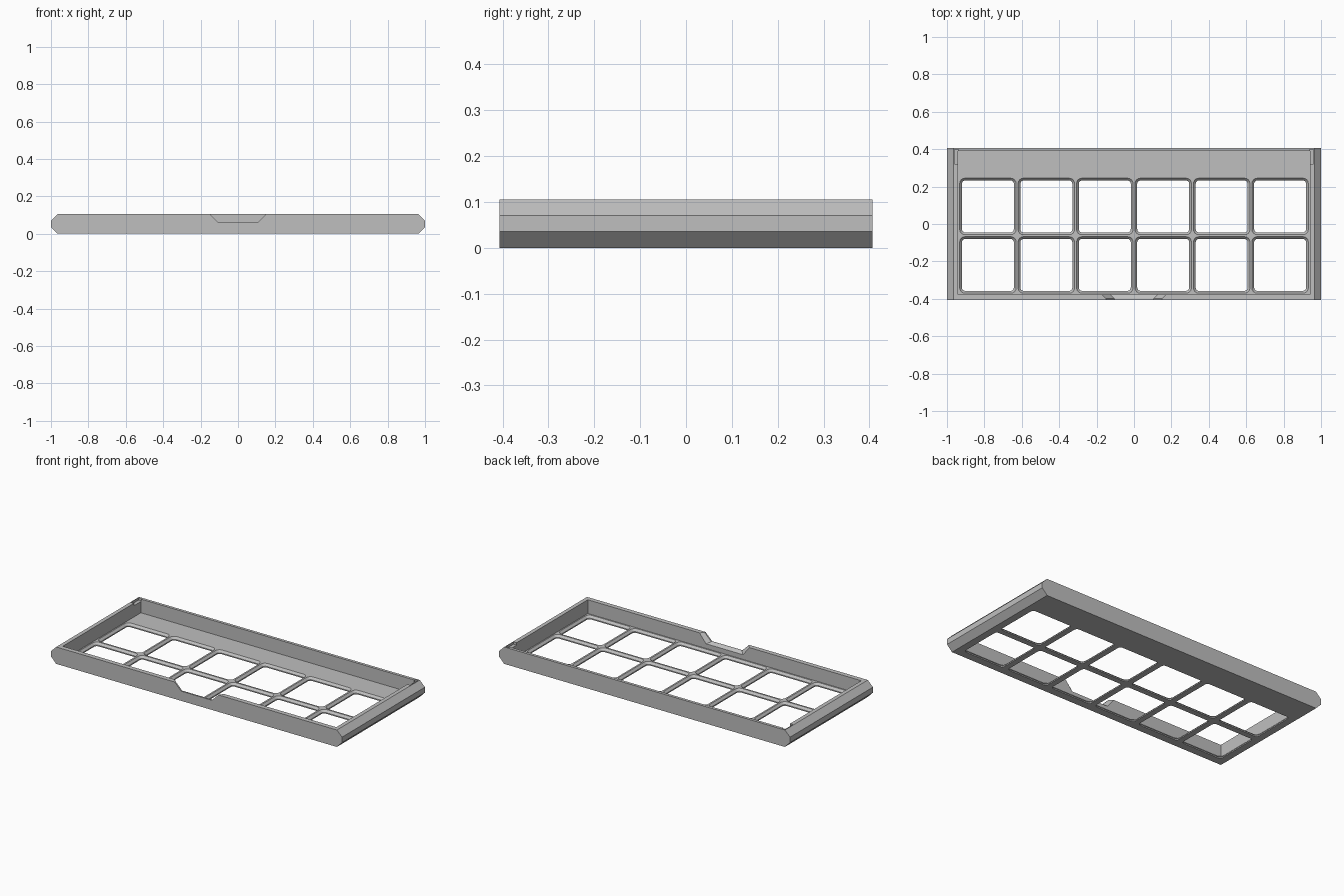
import bpy, bmesh, math
from mathutils import Vector

if "Cube" in bpy.data.objects:
    bpy.data.objects.remove(bpy.data.objects["Cube"], do_unlink=True)

grey = bpy.data.materials.new("plain grey")
grey.use_nodes = True
colour = (0.52, 0.52, 0.52, 1)
grey.diffuse_color = colour
grey.node_tree.nodes["Principled BSDF"].inputs["Base Color"].default_value = colour


def loft(name, loops):
    """Closed solid joining loops of equal point count."""
    bm = bmesh.new()
    rings = [[bm.verts.new(p) for p in loop] for loop in loops]
    n = len(rings[0])
    for a, b in zip(rings, rings[1:]):
        for i in range(n):
            j = (i + 1) % n
            bm.faces.new((a[i], a[j], b[j], b[i]))
    bm.faces.new(rings[0][::-1])
    bm.faces.new(rings[-1])
    bmesh.ops.recalc_face_normals(bm, faces=bm.faces)
    mesh = bpy.data.meshes.new(name)
    bm.to_mesh(mesh)
    bm.free()
    mesh.materials.append(grey)
    ob = bpy.data.objects.new(name, mesh)
    bpy.context.collection.objects.link(ob)
    return ob


def prism(name, outline, y0, y1):
    return loft(name, [[(x, y, z) for x, z in outline] for y in (y0, y1)])


def box(name, x0, x1, y0, y1, z0, z1):
    return prism(name, [(x0, z0), (x1, z0), (x1, z1), (x0, z1)], y0, y1)


def rounded_square(cx, cy, z, half, radius, steps=4):
    pts = []
    for quarter in range(4):
        mid = math.radians(45 + 90 * quarter)
        px = cx + math.copysign(half - radius, math.cos(mid))
        py = cy + math.copysign(half - radius, math.sin(mid))
        for s in range(steps + 1):
            a = math.radians(90 * (quarter + s / steps))
            pts.append((px + radius * math.cos(a), py + radius * math.sin(a), z))
    return pts


def cut(target, cutter):
    mod = target.modifiers.new("cut", "BOOLEAN")
    mod.operation = "DIFFERENCE"
    mod.solver = "EXACT"
    mod.object = cutter
    cutter.hide_render = True
    cutters.append(cutter)


WIDTH, DEPTH, HEIGHT, FLOOR = 1.0, 0.407, 0.105, 0.02
cutters = []

# Body with chamfered ends
half = [(0.965, 0), (WIDTH, 0.036), (WIDTH, 0.07), (0.965, HEIGHT)]
tray = prism("tray", half + [(-x, z) for x, z in half[::-1]], -DEPTH, DEPTH)

# Inside of the tray
cut(tray, box("cavity", -0.94, 0.94, -0.378, 0.389, FLOOR, 0.2))

# Two rows of six windows, widening towards the top of the floor
PITCH = 0.3125
for col in range(6):
    for row in range(2):
        cx, cy = (col - 2.5) * PITCH, -0.0625 + (row - 0.5) * PITCH
        levels = [(-0.02, 0.139, 0.018), (0.007, 0.139, 0.018),
                  (FLOOR, 0.151, 0.028), (FLOOR + 0.01, 0.151, 0.028)]
        cut(tray, loft("window", [rounded_square(cx, cy, *lv) for lv in levels]))


# Finger notch in the front wall, flared on the inside
def notch_outline(grow):
    return [(-0.105 - grow, 0.06 - grow / 2), (0.105 + grow, 0.06 - grow / 2),
            (0.15 + grow, HEIGHT), (0.15 + grow, 0.2),
            (-0.15 - grow, 0.2), (-0.15 - grow, HEIGHT)]


cut(tray, loft("notch", [[(x, y, z) for x, z in notch_outline(g)]
                         for y, g in ((-0.5, 0), (-0.398, 0), (-0.378, 0.022), (-0.36, 0.022))]))

# Shallow slots at the back of both side walls
for side in (-1, 1):
    cut(tray, box("slot", side * 0.95 - 0.011, side * 0.95 + 0.011, 0.32, 0.398, 0.09, 0.2))

# Bake the cuts and remove the cutters
bpy.context.view_layer.update()
graph = bpy.context.evaluated_depsgraph_get()
baked = bpy.data.meshes.new_from_object(tray.evaluated_get(graph))
tray.modifiers.clear()
tray.data = baked
for c in cutters:
    bpy.data.objects.remove(c, do_unlink=True)
baked.materials.clear()
baked.materials.append(grey)
for p in baked.polygons:
    p.material_index = 0
    p.use_smooth = False
